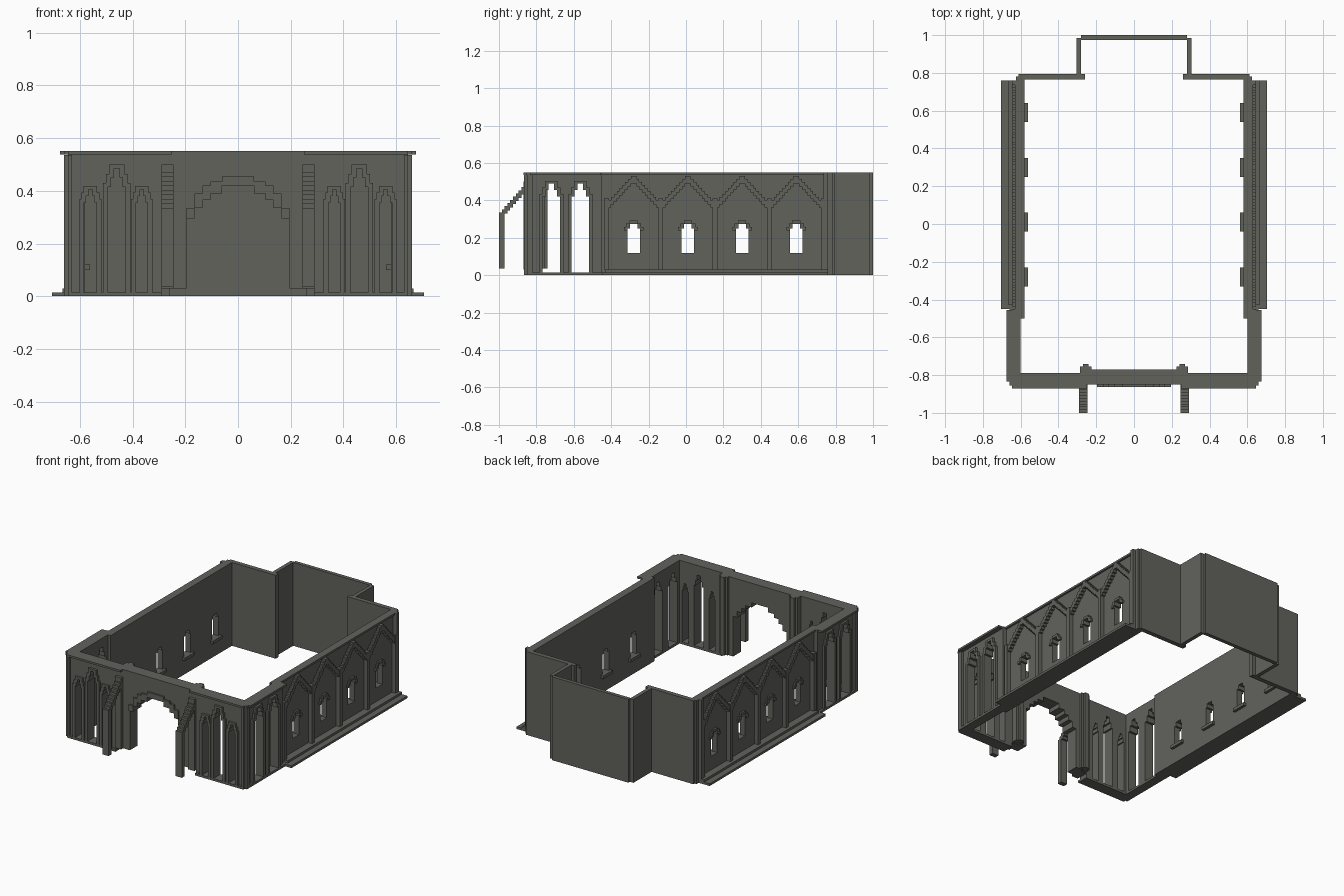
import bpy, bmesh

old = bpy.data.objects.get("Cube")
if old:
    bpy.data.objects.remove(old, do_unlink=True)

stone = bpy.data.materials.new("dark_grey_stone")
stone.use_nodes = True
COLOUR = (0.122, 0.122, 0.108, 1)
stone.diffuse_color = COLOUR
stone.node_tree.nodes["Principled BSDF"].inputs["Base Color"].default_value = COLOUR

# How (u, v, depth) maps to x, y, z for each facing
MAPS = {
    "front": lambda u, v, d: (u, d, v),
    "side": lambda u, v, d: (d, u, v),
    "plan": lambda u, v, d: (u, v, d),
}


def slab(name, facing, solid, holes, d0, d1, mirror=True):
    """Extrude a union of rectangles (u0, u1, v0, v1) minus holes."""
    rects = solid + holes
    us = sorted({round(u, 4) for r in rects for u in r[:2]})
    vs = sorted({round(v, 4) for r in rects for v in r[2:]})

    def filled(i, j):
        if not (0 <= i < len(us) - 1 and 0 <= j < len(vs) - 1):
            return False
        u, v = (us[i] + us[i + 1]) / 2, (vs[j] + vs[j + 1]) / 2
        hit = lambda r: r[0] < u < r[1] and r[2] < v < r[3]
        return any(map(hit, solid)) and not any(map(hit, holes))

    bm = bmesh.new()
    place = MAPS[facing]
    cache = {}

    def vert(i, j, d):
        key = (i, j, d)
        if key not in cache:
            cache[key] = bm.verts.new(place(us[i], vs[j], d))
        return cache[key]

    for i in range(len(us) - 1):
        for j in range(len(vs) - 1):
            if not filled(i, j):
                continue
            ring = [(i, j), (i + 1, j), (i + 1, j + 1), (i, j + 1)]
            near = [(i, j - 1), (i + 1, j), (i, j + 1), (i - 1, j)]
            for d in (d0, d1):
                bm.faces.new([vert(*p, d) for p in ring])
            for k in range(4):
                if not filled(*near[k]):
                    a, b = ring[k], ring[(k + 1) % 4]
                    bm.faces.new([vert(*a, d0), vert(*b, d0), vert(*b, d1), vert(*a, d1)])
    bmesh.ops.recalc_face_normals(bm, faces=bm.faces)
    mesh = bpy.data.meshes.new(name)
    bm.to_mesh(mesh)
    bm.free()
    mesh.materials.append(stone)
    obj = bpy.data.objects.new(name, mesh)
    bpy.context.collection.objects.link(obj)
    if mirror:
        obj.modifiers.new("Mirror", "MIRROR").use_axis = (True, False, False)
    return obj


def steps(c, base, levels):
    """Stepped head: centred rectangles of (half width, top)."""
    return [(c - h, c + h, base, top) for h, top in levels]


def lancet(c, hw, spring, rise):
    """Opening and surrounding frame of a pointed window."""
    levels = [(hw * (3 - k) / 3, spring + rise * k) for k in range(3)]
    opening = steps(c, 0.015, levels)
    frame = steps(c, 0.015, [(h + 0.018, t + 0.014) for h, t in levels])
    return opening, frame


TOP = 0.55

# Front wall wings with three lancets each
front = [lancet(0.46, 0.034, 0.415, 0.035),
         lancet(0.365, 0.022, 0.355, 0.025),
         lancet(0.56, 0.024, 0.355, 0.025)]
holes = sum((o for o, f in front), [])
frames = sum((f for o, f in front), [])
slab("front_wall_wing", "front",
     [(0.29, 0.645, 0, TOP), (0.25, 0.29, 0.03, TOP)], holes, -0.85, -0.79)
slab("front_lancet_frames", "front", frames, holes, -0.865, -0.85)

# Central wall with stepped arch and its moulding
arch = steps(0, 0, [(0.195, 0.295), (0.165, 0.335), (0.135, 0.365), (0.105, 0.39), (0.06, 0.42)])
mould = steps(0, 0.28, [(0.195, 0.335), (0.165, 0.39), (0.135, 0.42), (0.105, 0.435), (0.06, 0.455)])
slab("front_arch_wall", "front", [(-0.25, 0.25, 0.03, TOP)], arch, -0.85, -0.77, False)
slab("front_arch_moulding", "front", mould, arch, -0.862, -0.85, False)

# Stepped flying buttresses and the pilasters beside the arch
N = 10
flyer = [(-1, -0.97, 0.035, 0.335)]
for k in range(N):
    y, z = -1 + 0.015 * k, 0.335 + 0.017 * k
    flyer.append((y, y + 0.015, z - 0.04, z))
slab("flying_buttress", "side", flyer, [], 0.245, 0.29)
slab("buttress_pilaster", "front", [(0.245, 0.29, 0.03, 0.5)], [], -0.87, -0.85)
slab("inner_pilaster", "plan",
     [(0.225, 0.285, -0.79, -0.755), (0.24, 0.27, -0.755, -0.74)], [], 0.035, TOP)

# Side walls next to the front, two tall lancets each
tall = [lancet(c, 0.046, 0.42, 0.035) for c in (-0.72, -0.565)]
holes = sum((o for o, f in tall), [])
frames = sum((f for o, f in tall), [])
slab("side_lancet_wall", "side", [(-0.85, -0.45, 0, TOP)], holes, 0.6, 0.645)
slab("side_lancet_frames", "side", frames, holes, 0.645, 0.66)
slab("corner_shaft", "plan",
     [(0.63, 0.645, -0.865, -0.835), (0.63, 0.66, -0.85, -0.82)], [], 0, 0.535)

# Cornice and footing around the front corners
slab("front_cornice", "plan",
     [(0.25, 0.645, -0.87, -0.79), (0.6, 0.66, -0.855, -0.455),
      (0.6, 0.675, -0.835, -0.455)], [], 0.537, TOP)
slab("front_footing", "plan",
     [(0.29, 0.645, -0.865, -0.79), (0.6, 0.66, -0.85, -0.45)], [], 0, 0.015)

# Long side walls: four gabled bays with small windows
bays = [-0.28 + 0.29 * k for k in range(4)]
windows, hoods, sills, gables, pilasters = [], [], [], [], []
for c in bays:
    windows += steps(c, 0.12, [(0.033, 0.25), (0.02, 0.275)])
    hoods += steps(c, 0.24, [(0.052, 0.258), (0.04, 0.278), (0.022, 0.293)])
    sills.append((c - 0.05, c + 0.05, 0.1, 0.12))
    for k in range(9):
        z = 0.53 - 0.016 * k
        for s in (-1, 1):
            a, b = sorted((c + s * 0.015 * k, c + s * 0.015 * (k + 1)))
            gables.append((a, b, z - 0.04, z))
for k in range(5):
    y = -0.425 + 0.29 * k
    pilasters.append((y - 0.013, y + 0.013, 0.03, 0.41))
slab("side_wall", "side", [(-0.5, 0.78, 0, TOP)], windows, 0.58, 0.618)
slab("side_window_hoods", "side", hoods, windows, 0.618, 0.63)
slab("side_window_inner_sills", "side", sills, [], 0.562, 0.58)
slab("side_gables", "side", gables, [], 0.618, 0.642)
slab("side_pilasters", "side", pilasters, [], 0.618, 0.645)
slab("side_end_pilaster", "side", [(0.735, 0.76, 0.03, TOP)], [], 0.61, 0.645)
slab("side_top_band", "side", [(-0.45, 0.76, 0.537, TOP)], [], 0.618, 0.63)

# Stepped plinth along the long sides
slab("side_plinth_lower", "side", [(-0.45, 0.76, 0, 0.015)], [], 0.6, 0.705)
slab("side_plinth_upper", "side", [(-0.43, 0.76, 0.015, 0.03)], [], 0.6, 0.665)

# Back wall and projecting square apse
slab("back_wall", "plan",
     [(0.26, 0.612, 0.765, 0.795), (0.58, 0.625, 0.76, 0.782)], [], 0, TOP)
slab("apse_wall", "plan",
     [(0.28, 0.305, 0.78, 0.985), (-0.305, -0.28, 0.78, 0.985),
      (-0.28, 0.28, 0.975, 1.0)], [], 0, TOP, False)
